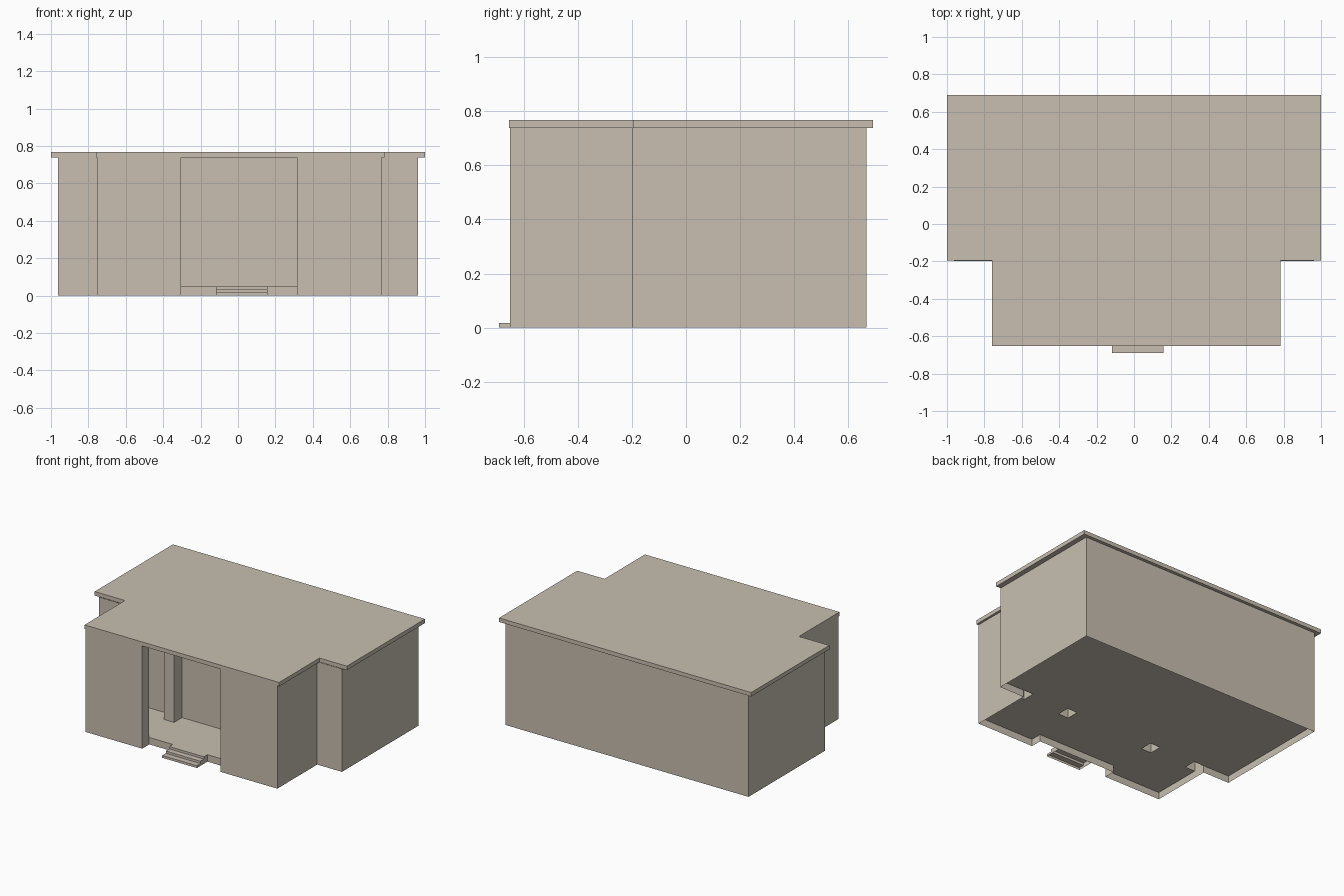
import bpy

if "Cube" in bpy.data.objects:
    bpy.data.objects.remove(bpy.data.objects["Cube"])

stone = bpy.data.materials.new("warm_beige")
stone.diffuse_color = (0.58, 0.52, 0.44, 1)
stone.use_nodes = True
stone.node_tree.nodes["Principled BSDF"].inputs["Base Color"].default_value = stone.diffuse_color

WALL_TOP, ROOF_TOP, FLOOR = 0.738, 0.767, 0.05
FRONT, RECESS, JOIN, PIER, BACK = -0.65, -0.57, -0.198, -0.288, 0.667
XL, XR = -0.755, 0.767          # front wing sides
OL, OR = -0.305, 0.315          # porch opening
ML, MR = -0.963, 0.963          # main hall sides


def add(name, verts, faces):
    mesh = bpy.data.meshes.new(name)
    mesh.from_pydata(verts, [], faces)
    mesh.materials.append(stone)
    obj = bpy.data.objects.new(name, mesh)
    bpy.context.collection.objects.link(obj)
    return obj


def wall(name, path, z0, z1):
    """Raise a plan path into upright faces."""
    n = len(path)
    verts = [(x, y, z0) for x, y in path] + [(x, y, z1) for x, y in path]
    return add(name, verts, [(i, i + 1, n + i + 1, n + i) for i in range(n - 1)])


def slab(name, path, z0, z1):
    """Closed plate from a counter-clockwise plan outline."""
    n = len(path)
    verts = [(x, y, z0) for x, y in path] + [(x, y, z1) for x, y in path]
    faces = [(i, (i + 1) % n, n + (i + 1) % n, n + i) for i in range(n)]
    faces += [tuple(reversed(range(n))), tuple(range(n, 2 * n))]
    return add(name, verts, faces)


# Outer walls, wrapping round from one porch jamb to the other
wall("outer_walls", [(OR, RECESS), (OR, FRONT), (XR, FRONT), (XR, JOIN), (MR, JOIN),
                     (MR, BACK), (ML, BACK), (ML, JOIN), (XL, JOIN), (XL, FRONT),
                     (OL, FRONT), (OL, RECESS)], 0, WALL_TOP)

# Inner porch faces
wall("right_panel_back", [(XR, RECESS), (OR, RECESS)], FLOOR, WALL_TOP)
wall("left_panel_back", [(OL, RECESS), (XL, RECESS)], FLOOR, WALL_TOP)
wall("porch_back_wall", [(XL, JOIN), (XR, JOIN)], FLOOR, WALL_TOP)
wall("porch_riser", [(OL, RECESS), (OR, RECESS)], 0, FLOOR)

# Four square piers against the porch back wall, open underneath
W = 0.08
piers = [(XL, XL + W), (OL - W, OL), (OR, OR + W), (XR - W, XR)]
for a, b in piers:
    wall("porch_pier", [(a, JOIN), (a, PIER), (b, PIER), (b, JOIN)], FLOOR, WALL_TOP)

# Floor sheet as a grid of cells, leaving out piers and the porch front
xs = sorted([ML, MR] + [v for p in piers for v in p])
ys = [FRONT, RECESS, PIER, JOIN, BACK]
verts, faces = [], []
for x0, x1 in zip(xs, xs[1:]):
    for y0, y1 in zip(ys, ys[1:]):
        mid = (x0 + x1) / 2
        outside = y1 <= JOIN and not XL < mid < XR
        notch = y1 <= RECESS and OL < mid < OR
        pier = y0 == PIER and any(a < mid < b for a, b in piers)
        if not (outside or notch or pier):
            k = len(verts)
            verts += [(x0, y0, FLOOR), (x1, y0, FLOOR), (x1, y1, FLOOR), (x0, y1, FLOOR)]
            faces.append((k, k + 1, k + 2, k + 3))
add("floor", verts, faces)

# Three entrance steps, hollow underneath
sx0, sx1 = -0.118, 0.157
for i in range(3):
    y0 = -0.69 + 0.04 * i
    z0, z1 = FLOOR * i / 3, FLOOR * (i + 1) / 3
    v = [(x, y, z) for z in (z0, z1)
         for x, y in ((sx0, y0), (sx1, y0), (sx1, RECESS), (sx0, RECESS))]
    y1 = y0 + 0.04
    v += [(sx1, y1, z1), (sx0, y1, z1)]
    add("entrance_step", v, [(0, 1, 5, 4), (1, 2, 6, 5), (3, 0, 4, 7), (4, 5, 8, 9)])

# Flat roof plate with overhang on the hall
slab("roof", [(-0.76, FRONT - 0.003), (0.783, FRONT - 0.003), (0.783, -0.195), (1, -0.195),
              (1, 0.69), (-1, 0.69), (-1, -0.195), (-0.76, -0.195)], WALL_TOP, ROOF_TOP)
